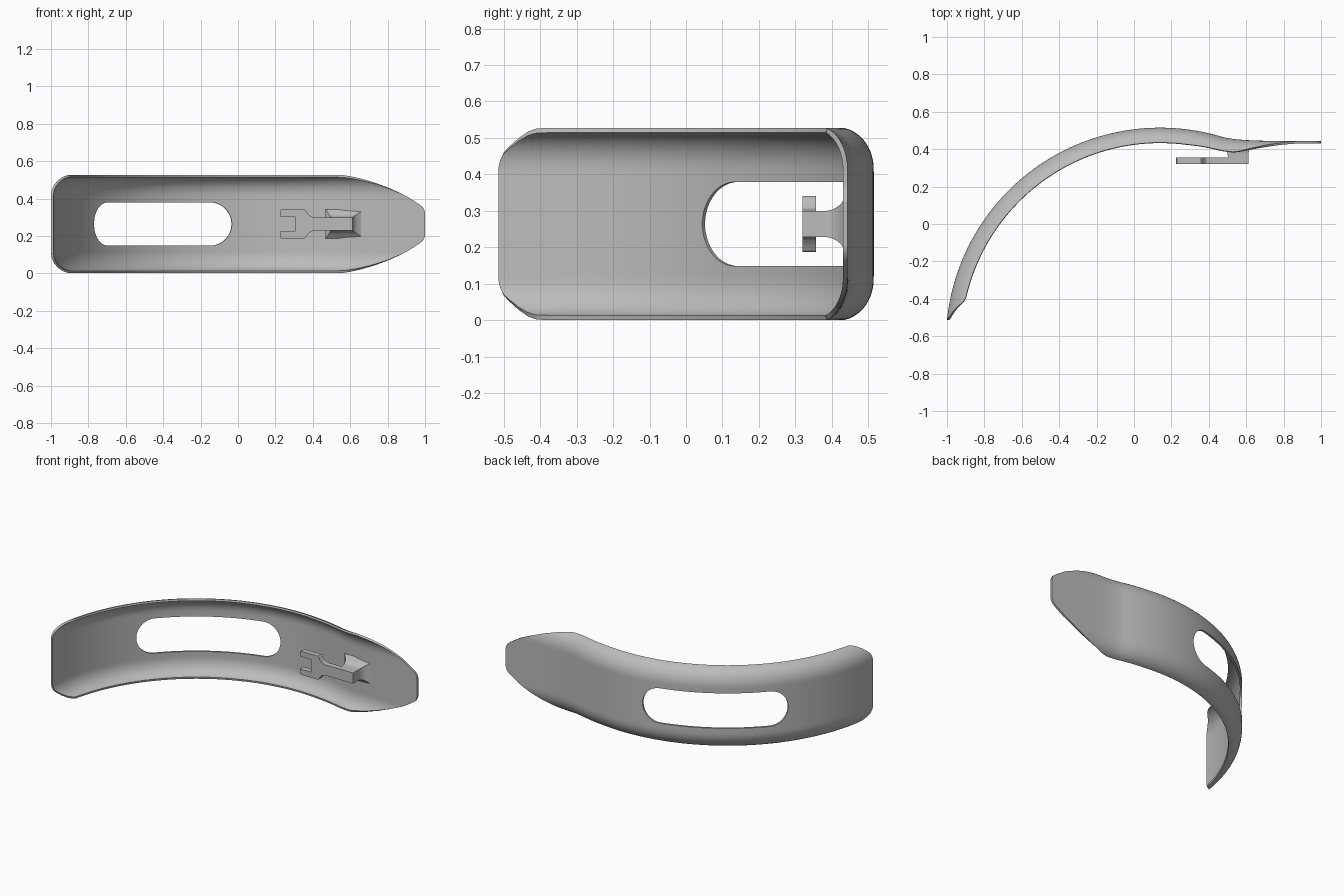
import bpy, bmesh, math
from mathutils import Vector

old = bpy.data.objects.get("Cube")
if old:
    bpy.data.objects.remove(old, do_unlink=True)

grey = bpy.data.materials.new("plain grey")
grey.use_nodes = True
grey.diffuse_color = (0.5, 0.5, 0.5, 1)
grey.node_tree.nodes["Principled BSDF"].inputs["Base Color"].default_value = (0.5, 0.5, 0.5, 1)

MID_Z = 0.264          # height of the long centre line
R, APEX_X, CENTRE_Y = 1.146, 0.14, -0.631
BEND_X = 0.46          # where the arc runs out into the flat tip
BEND_S = R * math.asin((BEND_X - APEX_X) / R)
START_S, END_S = -1.682, BEND_S + 1 - BEND_X
THICK = 0.013


def finish(name, bm):
    bmesh.ops.recalc_face_normals(bm, faces=bm.faces)
    mesh = bpy.data.meshes.new(name)
    bm.to_mesh(mesh)
    bm.free()
    mesh.materials.append(grey)
    ob = bpy.data.objects.new(name, mesh)
    bpy.context.collection.objects.link(ob)
    return ob


def smooth(ob, degrees=35):
    bpy.ops.object.select_all(action='DESELECT')
    ob.select_set(True)
    bpy.context.view_layer.objects.active = ob
    bpy.ops.object.shade_smooth_by_angle(angle=math.radians(degrees))


def path(s):
    """Point and inward normal of the long curve at length s from its apex."""
    if s <= BEND_S:
        a = s / R
        n = Vector((-math.sin(a), -math.cos(a), 0))
        return Vector((APEX_X, CENTRE_Y, MID_Z)) - n * R, n
    x = BEND_X + s - BEND_S
    drop = 0.026 * math.exp(-11 * (x - BEND_X))
    return Vector((x, 0.443 + drop, MID_Z)), Vector((-11 * drop, -1, 0)).normalized()


def lip(d, s):
    """Inward depth of the rounded long edge at distance d from the centre line."""
    k = min(max((abs(d) - 0.15) / 0.115, 0), 0.995)
    fade = min(max((s - 0.15) / 0.3, 0), 1)
    return (0.098 - 0.016 * fade) * (1 - math.sqrt(1 - k * k))


def surface(s, d, offset):
    p, n = path(s)
    e = 0.0005
    slope = (lip(d + e, s) - lip(d - e, s)) / (2 * e)
    size = math.hypot(slope, 1)
    return p + n * (lip(d, s) + offset / size) + Vector((0, 0, d - offset * slope / size))


def swept_solid(name, stations, half_height, columns, low, high):
    """Closed strip along the path, between two offsets from its surface."""
    bm = bmesh.new()
    rings = []
    for s in stations:
        h = half_height(s)
        ds = [h * math.sin(math.pi / 2 * (2 * i / columns - 1)) for i in range(columns + 1)]
        outer = [bm.verts.new(surface(s, d, low)) for d in ds]
        inner = [bm.verts.new(surface(s, d, high)) for d in reversed(ds)]
        rings.append(outer + inner)
    count = len(rings[0])
    for a, b in zip(rings, rings[1:]):
        for i in range(count):
            j = (i + 1) % count
            bm.faces.new((a[i], a[j], b[j], b[i]))
    for ring in (rings[0], rings[-1]):
        for i in range(columns):
            bm.faces.new((ring[i], ring[i + 1], ring[count - 2 - i], ring[count - 1 - i]))
    return finish(name, bm)


# Outline: rounded start, straight sides, tapering tip
START = [(0, .155), (.005, .178), (.015, .197), (.03, .212), (.06, .236),
         (.09, .253), (.115, .261), (.14, .263)]
TIP = [(0, .06), (.004, .075), (.012, .09), (.027, .103), (.1, .15), (.19, .192),
       (.27, .222), (.35, .245), (.41, .258), (.45, .263)]


def table(points, e):
    for (a, u), (b, v) in zip(points, points[1:]):
        if e <= b:
            return u + (v - u) * (e - a) / (b - a)
    return points[-1][1]


def outline(s):
    return min(table(START, max(s - START_S, 0)), table(TIP, max(END_S - s, 0)))


# Curved shell
steps = 110
stations = {START_S + (END_S - START_S) * i / steps for i in range(steps + 1)}
stations |= {START_S + e for e, _ in START[:6]} | {END_S - e for e, _ in TIP[:4]}
shell = swept_solid("curved_shell", sorted(stations), outline, 44, 0, THICK)

# Long slot with round ends, cut square to the shell
SLOT_A, SLOT_B, SLOT_R = -1.068, -0.176, 0.115
slot_s = []
for i in range(17):
    reach = SLOT_R * (1 - math.cos(math.pi / 2 * i / 16))
    slot_s += [SLOT_A + reach, SLOT_B - reach]
slot_s += [SLOT_A + SLOT_R + (SLOT_B - SLOT_A - 2 * SLOT_R) * i / 24 for i in range(1, 24)]


def slot_height(s):
    r = max(0, SLOT_R - min(s - SLOT_A, SLOT_B - s))
    return max(math.sqrt(max(SLOT_R ** 2 - r * r, 0)), 0.006)


cutter = swept_solid("slot_cutter", sorted(slot_s), slot_height, 1, -0.08, 0.08)
cutter.hide_render = True
cut = shell.modifiers.new("slot", 'BOOLEAN')
cut.operation = 'DIFFERENCE'
cut.solver = 'EXACT'
cut.object = cutter
bpy.context.view_layer.objects.active = shell
bpy.ops.object.modifier_apply(modifier=cut.name)
bpy.data.objects.remove(cutter, do_unlink=True)
smooth(shell)

# Forked catch: flat plate mirrored about the centre line
half = [(.225, .041), (.225, .072), (.231, .077), (.357, .077), (.364, .072),
        (.372, .056), (.386, .042), (.41, .035), (.612, .035)]
notch = [(.305, -.041), (.305, .041)]
profile = half + [(x, -d) for x, d in reversed(half)] + notch
bm = bmesh.new()
face = bm.faces.new([bm.verts.new((x, .32, MID_Z + d)) for x, d in profile])
moved = bmesh.ops.extrude_face_region(bm, geom=[face])["geom"]
bmesh.ops.translate(bm, vec=(0, .036, 0),
                    verts=[v for v in moved if isinstance(v, bmesh.types.BMVert)])
smooth(finish("forked_catch", bm), 25)

# Flared post joining the catch to the shell: y, x range, half height
bm = bmesh.new()
rings = []
for y, x0, x1, h in [(.34, .505, .612, .035), (.375, .5, .612, .035), (.393, .497, .615, .037),
                     (.409, .492, .623, .043), (.423, .485, .638, .053), (.434, .475, .66, .068),
                     (.442, .465, .675, .078)]:
    rings.append([bm.verts.new((x, y, MID_Z + d))
                  for x, d in ((x0, -h), (x1, -h), (x1, h), (x0, h))])
for a, b in zip(rings, rings[1:]):
    for i in range(4):
        j = (i + 1) % 4
        bm.faces.new((a[i], a[j], b[j], b[i]))
bm.faces.new(rings[0])
bm.faces.new(rings[-1])
smooth(finish("flared_post", bm), 40)
